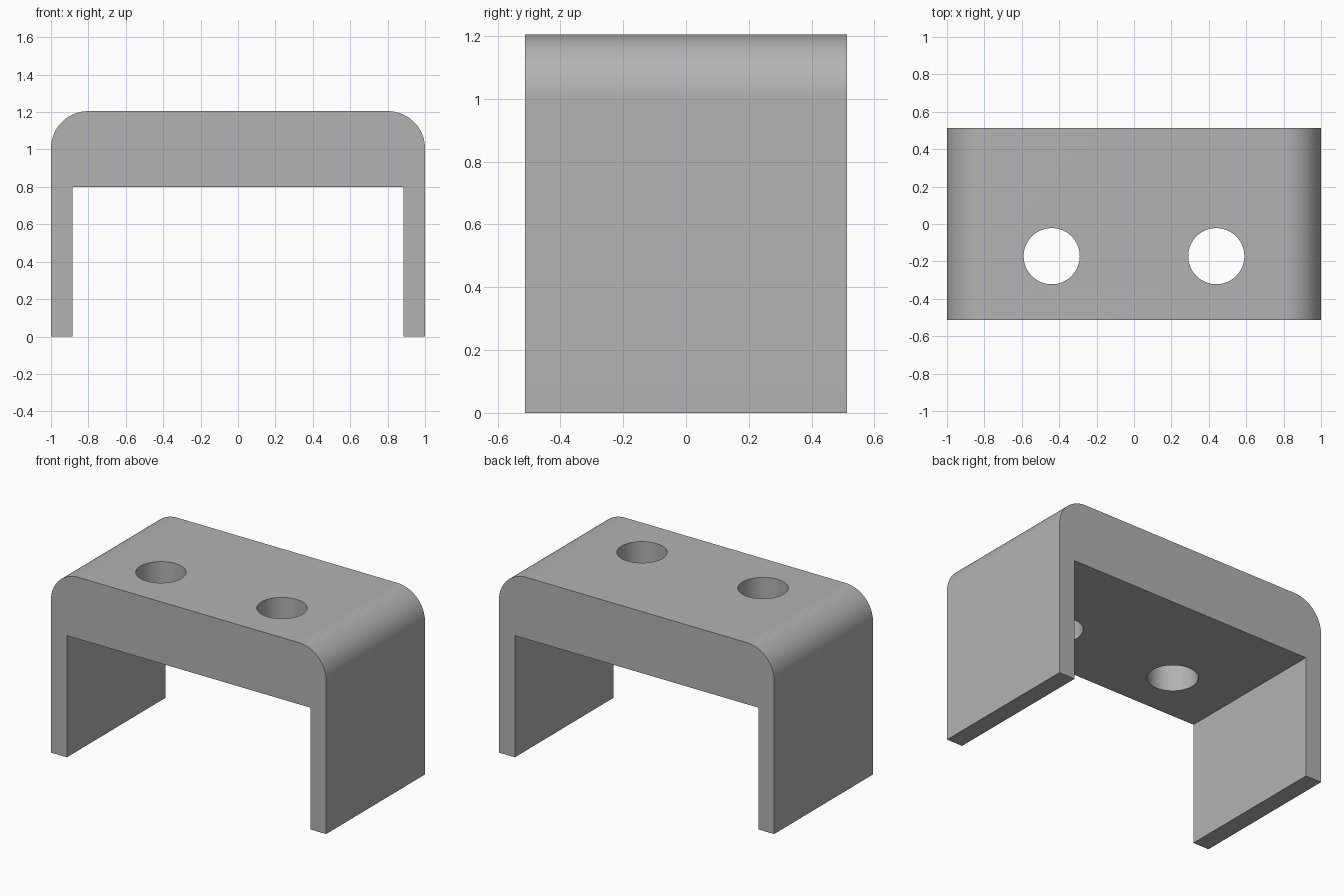
import bpy, bmesh, math

cube = bpy.data.objects.get("Cube")
if cube:
    bpy.data.objects.remove(cube, do_unlink=True)

HALF_DEPTH, TOP, UNDERSIDE, INNER, RADIUS = 0.513, 1.205, 0.8, 0.885, 0.2

grey = bpy.data.materials.new("plain grey")
grey.use_nodes = True
colour = (0.45, 0.45, 0.45, 1)
grey.diffuse_color = colour
grey.node_tree.nodes["Principled BSDF"].inputs["Base Color"].default_value = colour


def corner(side, start, steps=24):
    """Points of a rounded upper corner, on the +x or -x side."""
    centre = side * (1 - RADIUS)
    angles = [math.radians(start + 90 * i / steps) for i in range(steps + 1)]
    return [(centre + RADIUS * math.cos(a), TOP - RADIUS + RADIUS * math.sin(a)) for a in angles]


# Bracket: U-shaped profile with rounded upper corners, extruded front to back
profile = [(INNER, 0), (1, 0)] + corner(1, 0) + corner(-1, 90)
profile += [(-1, 0), (-INNER, 0), (-INNER, UNDERSIDE), (INNER, UNDERSIDE)]
bm = bmesh.new()
face = bm.faces.new([bm.verts.new((x, -HALF_DEPTH, z)) for x, z in profile])
extruded = bmesh.ops.extrude_face_region(bm, geom=[face], use_keep_orig=True)["geom"]
moved = [v for v in extruded if isinstance(v, bmesh.types.BMVert)]
bmesh.ops.translate(bm, verts=moved, vec=(0, 2 * HALF_DEPTH, 0))
bmesh.ops.recalc_face_normals(bm, faces=bm.faces)
mesh = bpy.data.meshes.new("bracket")
bm.to_mesh(mesh)
bm.free()
bracket = bpy.data.objects.new("bracket", mesh)
bpy.context.collection.objects.link(bracket)
mesh.materials.append(grey)

# Two round holes through the top, nearer the front edge
for side, name in ((1, "left"), (-1, "right")):
    bpy.ops.mesh.primitive_cylinder_add(vertices=64, radius=0.15, depth=1,
                                        location=(side * 0.44, -0.172, 1))
    cutter = bpy.context.object
    cutter.name = name + "_hole_cutter"
    cutter.data.materials.append(grey)
    cutter.hide_render = True
    cutter.hide_set(True)
    cut = bracket.modifiers.new(name + " hole", 'BOOLEAN')
    cut.operation, cut.solver, cut.object = 'DIFFERENCE', 'EXACT', cutter

# Apply the cuts, then smooth the rounded surfaces
bpy.ops.object.select_all(action='DESELECT')
bpy.context.view_layer.objects.active = bracket
bracket.select_set(True)
for modifier in list(bracket.modifiers):
    bpy.ops.object.modifier_apply(modifier=modifier.name)
for cutter in [o for o in bpy.data.objects if o.name.endswith("_hole_cutter")]:
    bpy.data.objects.remove(cutter, do_unlink=True)
bpy.ops.object.shade_smooth_by_angle(angle=math.radians(30))
